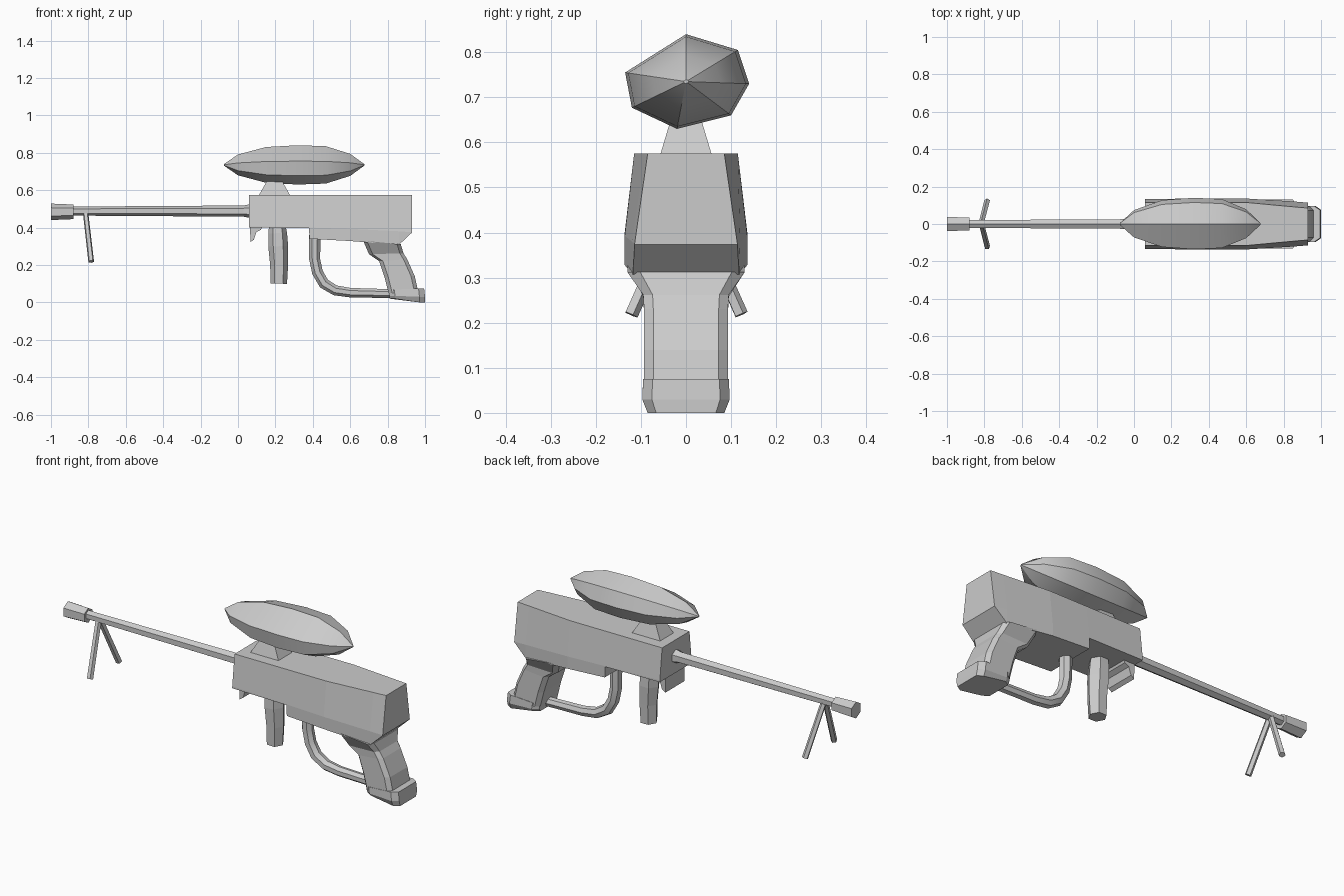
import bpy, bmesh, math
from mathutils import Vector

if "Cube" in bpy.data.objects:
    bpy.data.objects.remove(bpy.data.objects["Cube"])

grey = bpy.data.materials.new("plain grey")
grey.diffuse_color = (0.6, 0.6, 0.6, 1)
grey.use_nodes = True
grey.node_tree.nodes["Principled BSDF"].inputs["Base Color"].default_value = grey.diffuse_color


def loft(name, rings, smooth=0):
    """Skin a list of equal-length rings and cap both ends."""
    bm = bmesh.new()
    vs = [[bm.verts.new(p) for p in ring] for ring in rings]
    n = len(vs[0])
    for a, b in zip(vs, vs[1:]):
        for i in range(n):
            j = (i + 1) % n
            bm.faces.new((a[i], a[j], b[j], b[i]))
    bm.faces.new(vs[0][::-1])
    bm.faces.new(vs[-1])
    bmesh.ops.remove_doubles(bm, verts=bm.verts, dist=0.0005)
    bmesh.ops.recalc_face_normals(bm, faces=bm.faces)
    me = bpy.data.meshes.new(name)
    bm.to_mesh(me)
    bm.free()
    me.materials.append(grey)
    ob = bpy.data.objects.new(name, me)
    bpy.context.collection.objects.link(ob)
    if smooth:
        bpy.ops.object.select_all(action='DESELECT')
        ob.select_set(True)
        bpy.context.view_layer.objects.active = ob
        bpy.ops.object.shade_smooth_by_angle(angle=math.radians(smooth))
    return ob


def tube(name, path, radii, n=6, turn=0.0, smooth=0):
    """Sweep an n-sided section along a path."""
    pts = [Vector(p) for p in path]
    rings = []
    for k, p in enumerate(pts):
        t = (pts[min(k + 1, len(pts) - 1)] - pts[max(k - 1, 0)]).normalized()
        side = Vector((0, 1, 0))
        side = (side - t * side.dot(t)).normalized()
        up = t.cross(side)
        r = radii[k]
        rings.append([p + r * (side * math.cos(a) + up * math.sin(a))
                      for a in (turn + math.tau * i / n for i in range(n))])
    return loft(name, rings, smooth)


# Receiver body: x, top half width, lower half width, lower z, bottom half width, bottom z
body = [(0.06, 0.115, 0.134, 0.41, 0.134, 0.40),
        (0.38, 0.115, 0.136, 0.40, 0.136, 0.397),
        (0.382, 0.115, 0.136, 0.40, 0.136, 0.34),
        (0.60, 0.115, 0.136, 0.393, 0.136, 0.328),
        (0.86, 0.091, 0.120, 0.38, 0.118, 0.307),
        (0.93, 0.085, 0.114, 0.375, 0.114, 0.373)]
loft("receiver_body", [[(x, -a, 0.575), (x, a, 0.575), (x, b, m),
                        (x, c, z), (x, -c, z), (x, -b, m)]
                       for x, a, b, m, c, z in body])


def grip_ring(x0, x1, hw, z0, z1, c=0.02):
    """Chamfered rectangle, with heights at its front and rear ends."""
    q = hw * 0.78
    return [(x0, -q, z0), (x0 + c, -hw, z0), (x1 - c, -hw, z1), (x1, -q, z1),
            (x1, q, z1), (x1 - c, hw, z1), (x0 + c, hw, z0), (x0, q, z0)]


# Rear pistol grip with its flared top, and its base
loft("rear_grip", [grip_ring(0.67, 0.87, 0.130, 0.328, 0.312),
                   grip_ring(0.70, 0.885, 0.095, 0.258, 0.262),
                   grip_ring(0.755, 0.905, 0.093, 0.22, 0.23),
                   grip_ring(0.785, 0.945, 0.093, 0.13, 0.14),
                   grip_ring(0.805, 0.965, 0.093, 0.05, 0.05)])
loft("grip_base", [grip_ring(0.81, 1.00, 0.085, 0.020, 0.0, 0.03),
                   grip_ring(0.81, 1.00, 0.097, 0.035, 0.03, 0.03),
                   grip_ring(0.805, 0.995, 0.095, 0.068, 0.075, 0.03)])

# Curved guard tube
guard = [(0.41, 0.36), (0.41, 0.23), (0.425, 0.16), (0.46, 0.10),
         (0.52, 0.064), (0.60, 0.052), (0.72, 0.049), (0.84, 0.046)]
tube("trigger_guard", [(x, 0, z) for x, z in guard],
     [0.032, 0.03, 0.03, 0.03, 0.028, 0.026, 0.025, 0.025], 7, 0, 35)

# Front hand grip
tube("front_grip", [(0.21, 0, 0.41), (0.212, 0, 0.37), (0.215, 0, 0.30),
                    (0.22, 0, 0.20), (0.218, 0, 0.10)],
     [0.044, 0.05, 0.053, 0.048, 0.044], 6, math.pi / 6)

# Hooked lip under the front of the body
lip = [(0.065, 0.405), (0.13, 0.405), (0.122, 0.388), (0.098, 0.375),
       (0.085, 0.335), (0.066, 0.322)]
loft("front_lip", [[(x, y, z) for x, z in lip] for y in (-0.08, 0.08)])

# Barrel with a flared root, and muzzle
tube("barrel", [(-0.90, 0, 0.488), (0.03, 0, 0.488), (0.07, 0, 0.488)],
     [0.024, 0.030, 0.038], 6, math.pi / 6)
tube("muzzle", [(-1.0, 0, 0.484), (-0.88, 0, 0.484)], [0.044, 0.039], 6, math.pi / 6)

# Bipod legs
for side, label in ((-1, "front"), (1, "back")):
    tube(label + "_bipod_leg", [(-0.815, side * 0.006, 0.48),
                                (-0.785, side * 0.122, 0.218)], [0.015, 0.016], 5)

# Feed neck below the hopper
loft("feed_neck", [[(x0, -h, z), (x1, -h, z), (x1, h, z), (x0, h, z)]
                   for x0, x1, h, z in ((0.11, 0.28, 0.058, 0.57),
                                        (0.155, 0.235, 0.034, 0.65),
                                        (0.16, 0.23, 0.03, 0.69))])

# Faceted ammunition hopper, pointed at both ends
section = [(0.0, 0.105), (0.115, 0.07), (0.14, -0.005), (0.10, -0.075),
           (-0.02, -0.105), (-0.12, -0.058), (-0.135, 0.02)]
stations = [(-0.075, 0.04), (0.0, 0.53), (0.15, 0.91), (0.32, 1.0),
            (0.47, 0.95), (0.60, 0.56), (0.675, 0.04)]
loft("hopper", [[(x, s * y, 0.735 + s * z) for y, z in section]
                for x, s in stations], 25)
